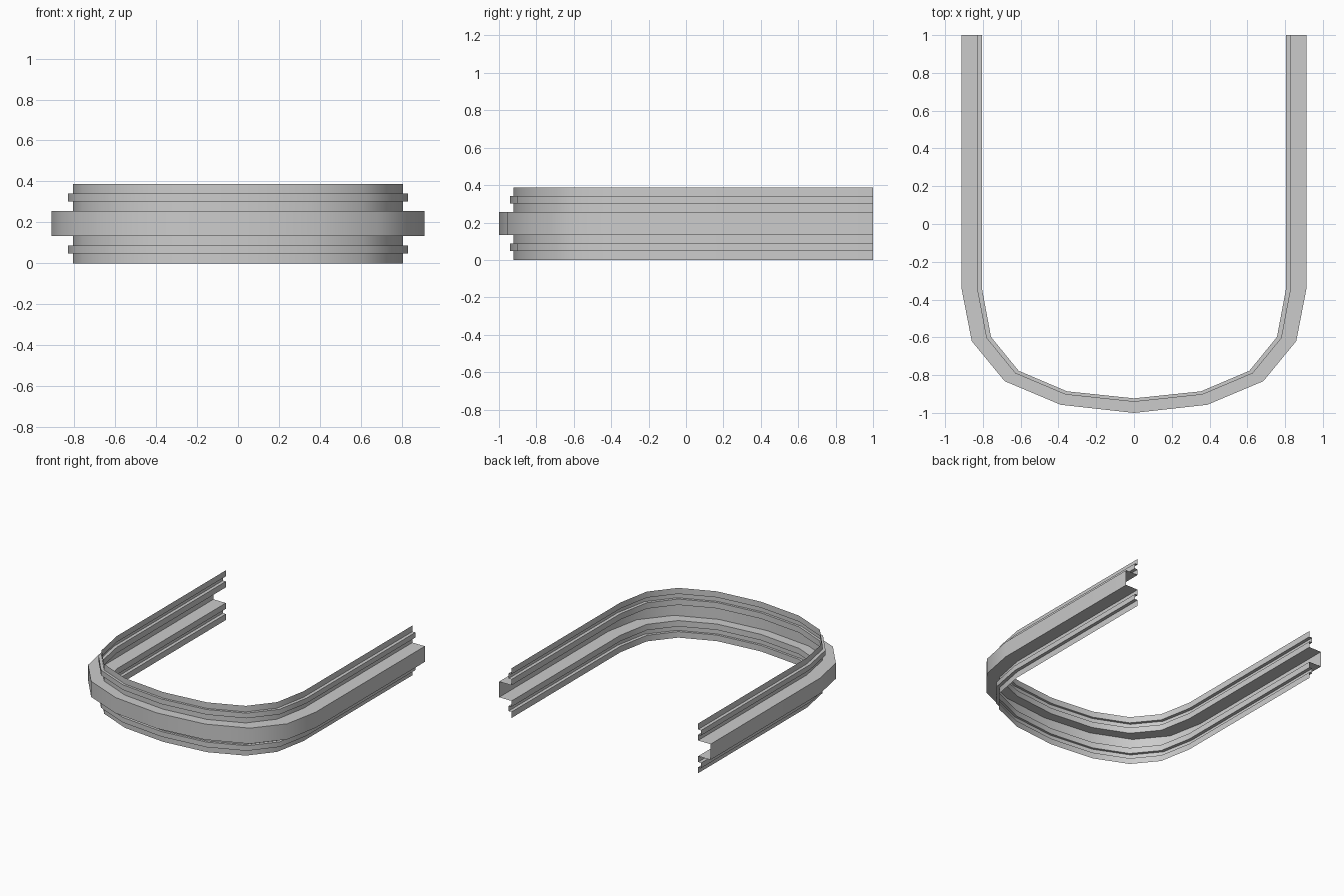
import bpy, bmesh, math

if "Cube" in bpy.data.objects:
    bpy.data.objects.remove(bpy.data.objects["Cube"])

# Right half of the plan path: inner and outer lines, back end to front middle
INNER = [(0.805, 1), (0.805, -0.342), (0.757, -0.598), (0.611, -0.777), (0.354, -0.886), (0, -0.923)]
OUTER = [(0.912, 1), (0.912, -0.347), (0.859, -0.62), (0.685, -0.832), (0.388, -0.957), (0, -1)]

# Open sheet profile: (outward fraction, z); lower half mirrored to the upper half
H = 0.388
half = [(0, 0), (0, 0.047), (0.24, 0.047), (0.24, 0.087), (0, 0.087), (0, 0.133), (1, 0.133)]
profile = half + [(t, H - z) for t, z in reversed(half)]


def full(path):
    return [(-x, y) for x, y in path] + [p for p in reversed(path[:-1])]


# Sweep the profile along the U-shaped path
bm = bmesh.new()
rows = []
for (ix, iy), (ox, oy) in zip(full(INNER), full(OUTER)):
    rows.append([bm.verts.new((ix + (ox - ix) * t, iy + (oy - iy) * t, z)) for t, z in profile])
for a, b in zip(rows, rows[1:]):
    for i in range(len(profile) - 1):
        bm.faces.new((a[i], b[i], b[i + 1], a[i + 1]))

mesh = bpy.data.meshes.new("curved_rail")
bm.to_mesh(mesh)
bm.free()
rail = bpy.data.objects.new("curved_rail", mesh)
bpy.context.collection.objects.link(rail)

# Smooth along the bend, sharp at the profile steps
bpy.context.view_layer.objects.active = rail
rail.select_set(True)
bpy.ops.object.shade_smooth_by_angle(angle=math.radians(30))
